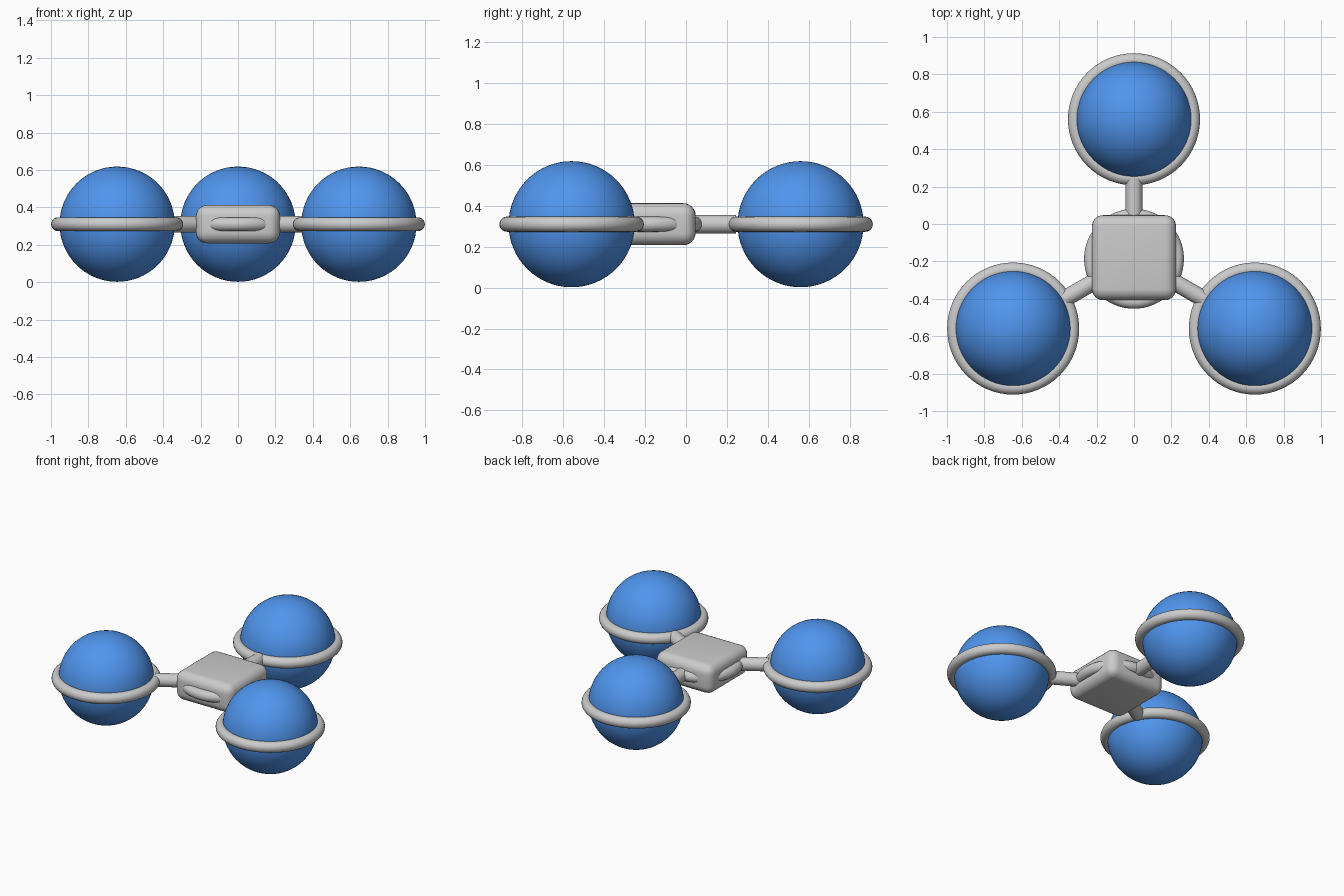
import bpy
from math import cos, sin, pi, radians

if "Cube" in bpy.data.objects:
    bpy.data.objects.remove(bpy.data.objects["Cube"])

Z = 0.31          # height of the common mid-plane
HUB_Y = -0.186    # centre of the three-armed layout
REACH = 0.746     # hub centre to ball centre
HUB_R, RING_R, TUBE = 0.23, 0.316, 0.037

blue = bpy.data.materials.new("ball_blue")
blue.diffuse_color = (0.08, 0.3, 0.85, 1)
blue.use_nodes = True
blue.node_tree.nodes["Principled BSDF"].inputs["Base Color"].default_value = blue.diffuse_color


def finish(name, smooth=True):
    ob = bpy.context.object
    ob.name = name
    if smooth:
        bpy.ops.object.shade_smooth_by_angle(angle=radians(40))
    return ob


def ring(name, x, y, radius):
    bpy.ops.mesh.primitive_torus_add(location=(x, y, Z), major_radius=radius, minor_radius=TUBE,
                                     major_segments=64, minor_segments=20)
    return finish(name)


# Rounded square hub block
bpy.ops.mesh.primitive_cube_add(size=1, location=(0, -0.18, Z))
hub = bpy.context.object
hub.scale = (0.45, 0.454, 0.205)
bpy.ops.object.transform_apply(location=False, rotation=False, scale=True)
bevel = hub.modifiers.new("rounded_edges", 'BEVEL')
bevel.width = 0.06
bevel.segments = 6
bpy.ops.object.modifier_apply(modifier=bevel.name)
finish("hub_block")

# Ring around the hub
ring("hub_ring", 0, HUB_Y, HUB_R)

# Three balls, each with a ring and an arm to the hub
for i, label in enumerate(("back", "left", "right")):
    a = pi / 2 + i * 2 * pi / 3
    x, y = REACH * cos(a), HUB_Y + REACH * sin(a)

    bpy.ops.mesh.primitive_uv_sphere_add(segments=64, ring_count=32, radius=0.308, location=(x, y, Z))
    finish(label + "_ball").data.materials.append(blue)

    ring(label + "_ball_ring", x, y, RING_R)

    start, end = HUB_R, REACH - RING_R
    mid = (start + end) / 2
    bpy.ops.mesh.primitive_cylinder_add(vertices=32, radius=0.045, depth=end - start,
                                        location=(mid * cos(a), HUB_Y + mid * sin(a), Z),
                                        rotation=(0, pi / 2, a))
    finish(label + "_arm")
